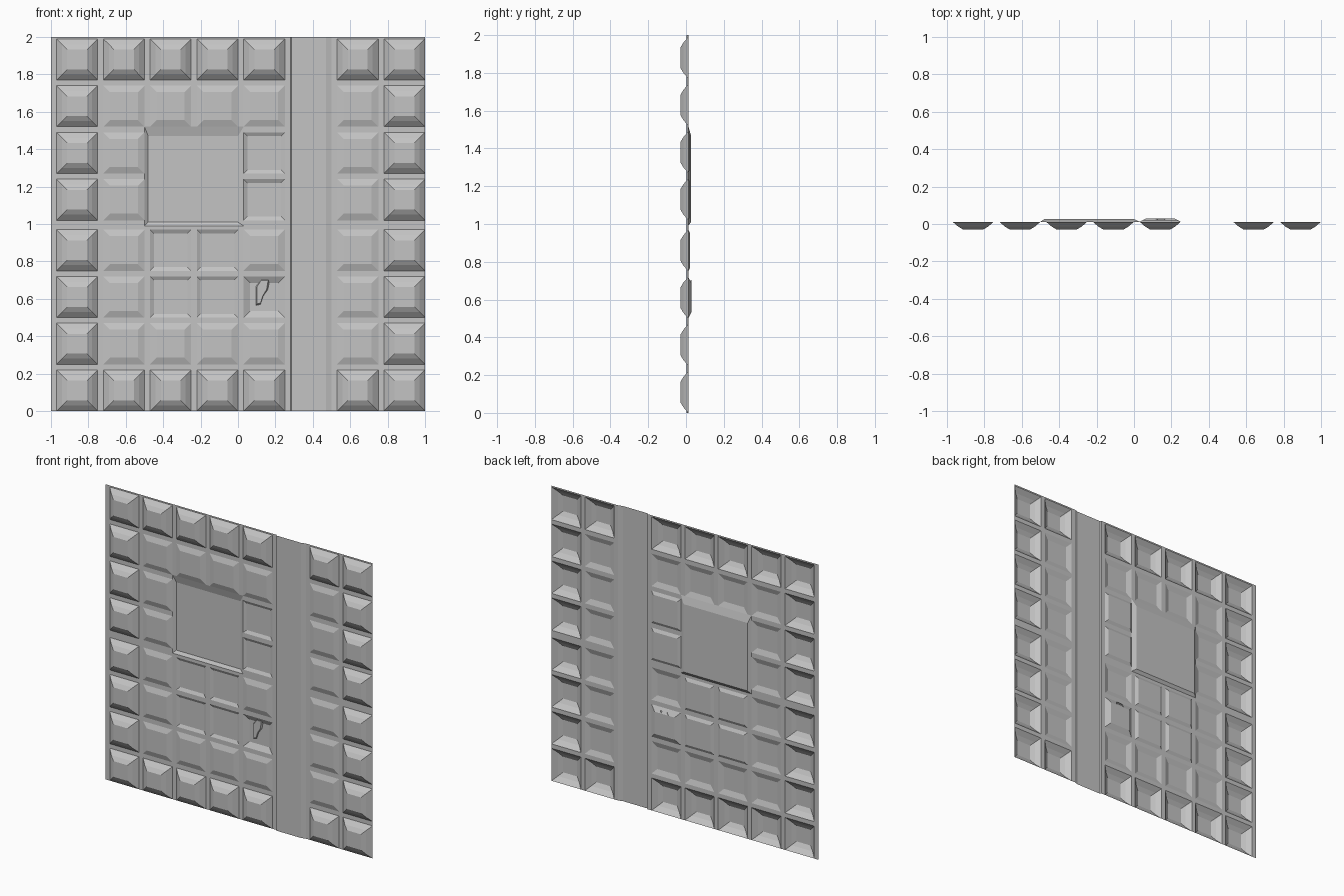
import bpy, bmesh

if "Cube" in bpy.data.objects:
    bpy.data.objects.remove(bpy.data.objects["Cube"])

gray = bpy.data.materials.new("stone_gray")
gray.diffuse_color = (0.55, 0.55, 0.55, 1)
gray.use_nodes = True
gray.node_tree.nodes["Principled BSDF"].inputs["Base Color"].default_value = gray.diffuse_color
BASE = 0.012  # y of the lattice sheet


def make_object(name, bm):
    mesh = bpy.data.meshes.new(name)
    bm.to_mesh(mesh)
    bm.free()
    mesh.materials.append(gray)
    ob = bpy.data.objects.new(name, mesh)
    bpy.context.collection.objects.link(ob)
    return ob


def add_loops(bm, loops):
    """Bridge a stack of point loops and cap the last one."""
    rings = [[bm.verts.new(p) for p in lp] for lp in loops]
    n = len(rings[0])
    for a, b in zip(rings, rings[1:]):
        for i in range(n):
            k = (i + 1) % n
            bm.faces.new((a[i], a[k], b[k], b[i]))
    bm.faces.new(rings[-1])


def rect(x0, x1, z0, z1, y):
    return [(x0, y, z0), (x1, y, z0), (x1, y, z1), (x0, y, z1)]


def add_tile(bm, r, steps):
    x0, x1, z0, z1 = r
    add_loops(bm, [rect(x0 + d, x1 - d, z0 + d, z1 - d, y) for d, y in steps])


def cell(i, j):
    x0 = -0.97 + 0.25 * i
    z0 = 0.25 * j + (0.02 if j > 3 else 0)
    return (x0, x0 + 0.22, z0, z0 + 0.22)


RAISED_EDGE = [(0, BASE), (0.03, -0.014), (0.057, -0.03)]
SHALLOW = [(0, BASE), (0.035, 0.0)]
SUNKEN = [(0, BASE), (0.02, 0.022)]
MARKED = [(0, BASE), (0.035, 0.03)]
sunk_cells = {(4, 4), (4, 5), (2, 3), (3, 3), (2, 2), (3, 2)}

# tiles: deep pyramidal border, shallow raised and sunken inner ones
border, inner, sunken = bmesh.new(), bmesh.new(), bmesh.new()
panel = (-0.5, 0.03, 0.99, 1.52)
strip = (0.28, 0.5, 0.0, 2.0)
holes = [panel, strip]
for i in range(8):
    for j in range(8):
        if i == 5 or (i in (2, 3) and j in (4, 5)):
            continue
        r = cell(i, j)
        holes.append(r)
        if i in (0, 7) or j in (0, 7):
            add_tile(border, r, RAISED_EDGE)
        elif (i, j) == (4, 2):
            add_tile(sunken, r, MARKED)
        elif (i, j) in sunk_cells:
            add_tile(sunken, r, SUNKEN)
        else:
            add_tile(inner, r, SHALLOW)
make_object("border_tiles", border)
make_object("inner_tiles", inner)
make_object("sunken_tiles", sunken)

# flat lattice between the tiles
xs = {-1.0, 1.0}
zs = {0.0, 2.0}
for h in holes:
    xs.update((round(h[0], 4), round(h[1], 4)))
    zs.update((round(h[2], 4), round(h[3], 4)))
xs, zs = sorted(xs), sorted(zs)
bm = bmesh.new()
for xa, xb in zip(xs, xs[1:]):
    for za, zb in zip(zs, zs[1:]):
        cx, cz = (xa + xb) / 2, (za + zb) / 2
        if not any(h[0] < cx < h[1] and h[2] < cz < h[3] for h in holes):
            bm.faces.new([bm.verts.new(p) for p in rect(xa, xb, za, zb, BASE)])
bmesh.ops.remove_doubles(bm, verts=bm.verts, dist=0.0005)
make_object("lattice", bm)

# large sunken square panel
bm = bmesh.new()
add_loops(bm, [rect(*panel, BASE), rect(-0.48, 0.0, 1.01, 1.47, 0.026)])
make_object("large_panel", bm)

# full height vertical band
bm = bmesh.new()
prof = [(0.28, BASE), (0.285, 0.003), (0.47, 0.003), (0.5, BASE)]
for (xa, ya), (xb, yb) in zip(prof, prof[1:]):
    bm.faces.new([bm.verts.new(p) for p in
                  ((xa, ya, 0), (xb, yb, 0), (xb, yb, 2), (xa, ya, 2))])
bmesh.ops.remove_doubles(bm, verts=bm.verts, dist=0.0005)
make_object("vertical_band", bm)

# small irregular boss in the marked tile
outline = [(0.095, 0.565), (0.12, 0.57), (0.135, 0.615), (0.16, 0.65),
           (0.17, 0.705), (0.125, 0.705), (0.095, 0.665)]
cx, cz = 0.125, 0.645
bm = bmesh.new()
add_loops(bm, [[(x, 0.03, z) for x, z in outline],
               [(cx + (x - cx) * 0.8, 0.02, cz + (z - cz) * 0.9) for x, z in outline]])
make_object("small_boss", bm)
